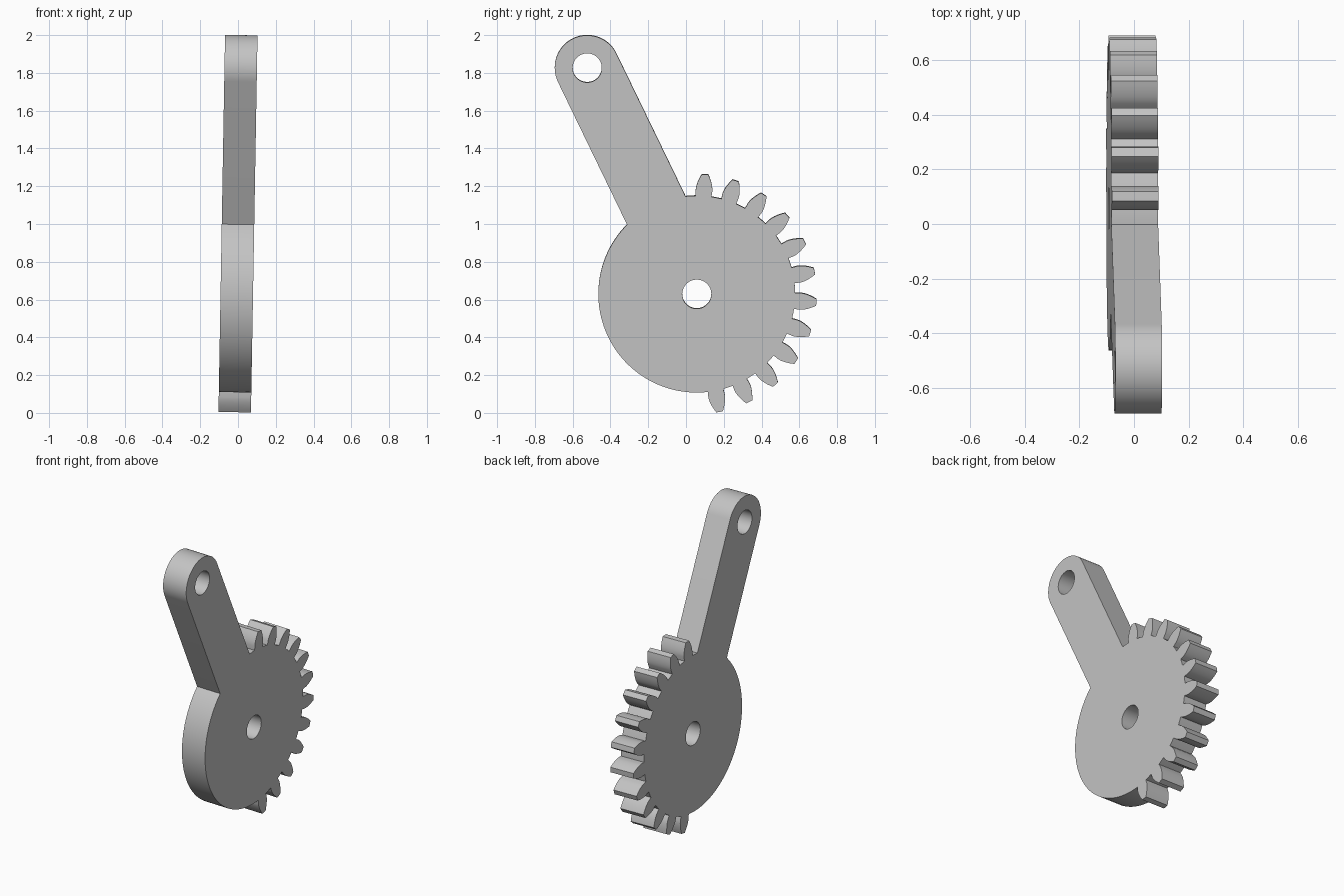
import bpy, bmesh
from math import radians, degrees, pi, sin, cos, tan, acos, asin, atan2, hypot
from mathutils import Matrix

cube = bpy.data.objects.get("Cube")
if cube:
    bpy.data.objects.remove(cube, do_unlink=True)

# Main dimensions, in the side plane (y, z)
HUB, ARM_END = (0.057, 0.63), (-0.523, 1.828)
ROOT_R, TIP_R, ARM_R, HOLE_R = 0.521, 0.635, 0.172, 0.077
HALF_THICK = 0.086
TEETH, FIRST, PITCH = 12, -79, 15
PITCH_R = TIP_R * 12 / 13
BASE_R = PITCH_R * cos(radians(20))


def polar(centre, r, deg):
    a = radians(deg)
    return (centre[0] + r * cos(a), centre[1] + r * sin(a))


def arc(centre, r, start, end, steps):
    return [polar(centre, r, start + (end - start) * i / steps) for i in range(steps + 1)]


def involute(r):
    a = acos(min(1, BASE_R / r))
    return tan(a) - a


def half_angle(r):
    """Half the angular width of a tooth at radius r, in degrees."""
    return degrees(pi / 48 + involute(PITCH_R) - involute(max(r, BASE_R)))


def tooth(angle):
    radii = [ROOT_R] + [BASE_R + (TIP_R - BASE_R) * i / 6 for i in range(7)]
    rising = [polar(HUB, r, angle - half_angle(r)) for r in radii]
    falling = [polar(HUB, r, angle + half_angle(r)) for r in reversed(radii)]
    return rising + [polar(HUB, TIP_R, angle)] + falling


# Outline: plain rim, toothed rim, then around the arm
dy, dz = ARM_END[0] - HUB[0], ARM_END[1] - HUB[1]
axis = degrees(atan2(dz, dy))
spread = degrees(asin(ARM_R / ROOT_R))
gap = half_angle(ROOT_R)
outline = arc(HUB, ROOT_R, axis + spread, 360 + FIRST - gap, 64)[:-1]
for i in range(TEETH):
    angle = FIRST + PITCH * i
    outline += tooth(angle)
    if i < TEETH - 1:
        outline.append(polar(HUB, ROOT_R, angle + PITCH / 2))
outline += arc(HUB, ROOT_R, FIRST + PITCH * (TEETH - 1) + gap, axis - spread, 4)[1:]
outline += arc(ARM_END, ARM_R, axis - 90, axis + 90, 40)

# Extruded plate with two bores
curve = bpy.data.curves.new("gear_lever_profile", 'CURVE')
curve.dimensions = '2D'
curve.fill_mode = 'BOTH'
curve.extrude = HALF_THICK
bores = [arc(c, HOLE_R, 0, 360, 48)[:-1] for c in (HUB, ARM_END)]
for loop in [outline] + bores:
    spline = curve.splines.new('POLY')
    spline.points.add(len(loop) - 1)
    for point, (y, z) in zip(spline.points, loop):
        point.co = (y, z, 0, 1)
    spline.use_cyclic_u = True
lever = bpy.data.objects.new("sector_gear_lever", curve)
bpy.context.collection.objects.link(lever)
bpy.ops.object.select_all(action='DESELECT')
lever.select_set(True)
bpy.context.view_layer.objects.active = lever
bpy.ops.object.convert(target='MESH')
lever = bpy.context.object
lever.name = "sector_gear_lever"

# Stand the plate up, with a slight lean
stand = Matrix(((0, 0, 1, 0), (1, 0, 0, 0), (0, 1, 0, 0), (0, 0, 0, 1)))
pivot = Matrix.Translation((0, 0, 1))
lean = pivot @ Matrix.Rotation(radians(1), 4, 'Y') @ pivot.inverted()
bm = bmesh.new()
bm.from_mesh(lever.data)
bmesh.ops.remove_doubles(bm, verts=bm.verts, dist=0.0001)
bm.transform(lean @ stand)
bmesh.ops.recalc_face_normals(bm, faces=bm.faces)
bm.to_mesh(lever.data)
bm.free()

# Plain grey metal
grey = bpy.data.materials.new("light_grey")
grey.use_nodes = True
colour = (0.55, 0.55, 0.55, 1)
grey.diffuse_color = colour
grey.node_tree.nodes["Principled BSDF"].inputs["Base Color"].default_value = colour
lever.data.materials.clear()
lever.data.materials.append(grey)
bpy.ops.object.shade_smooth_by_angle(angle=radians(25))
